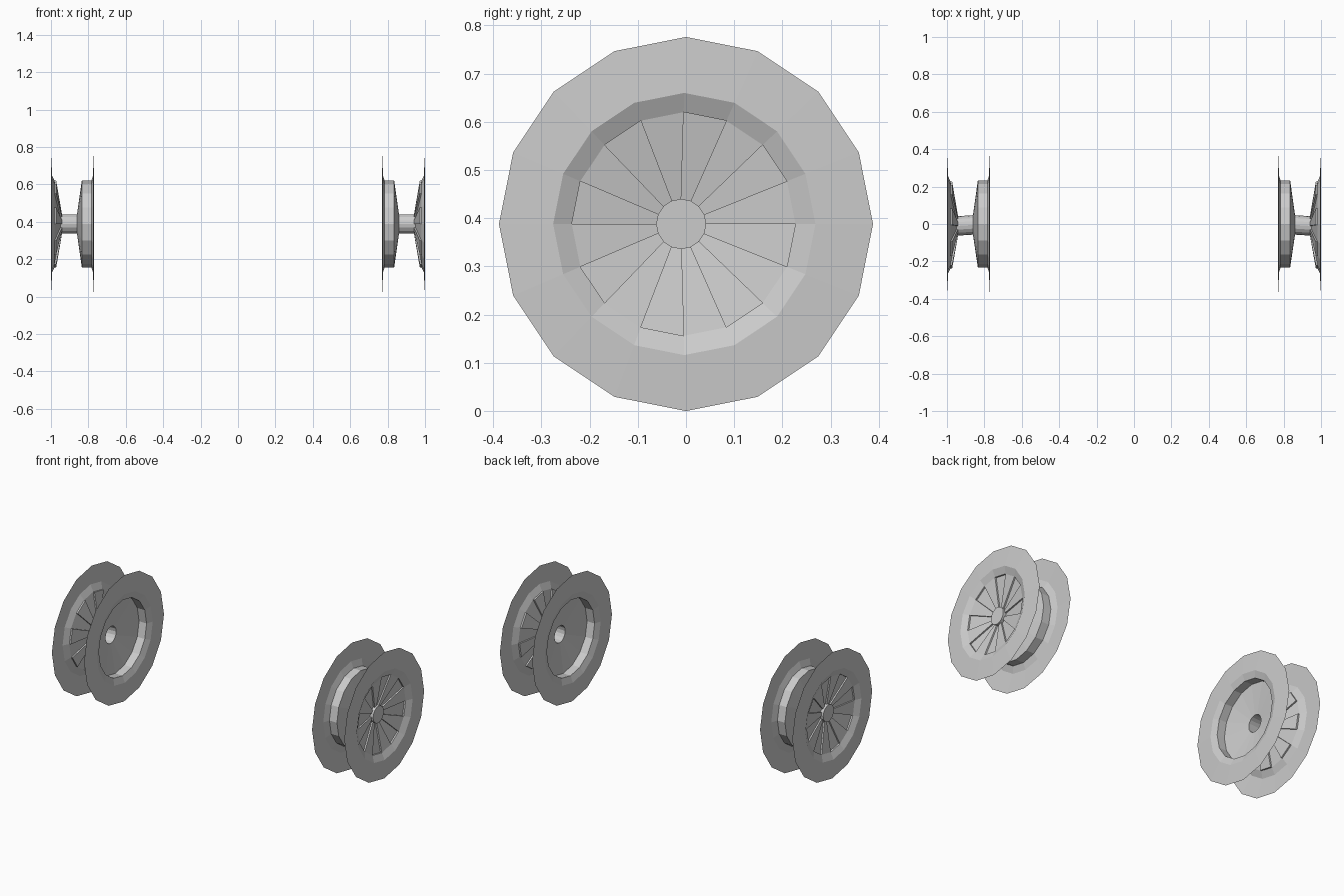
import bpy, bmesh, math

if "Cube" in bpy.data.objects:
    bpy.data.objects.remove(bpy.data.objects["Cube"])

N = 16
Z = 0.388


def ring(bm, s, x, r, dy, k0=0, k1=N):
    """Ring (or arc) of vertices around the axle; s picks the left or right side."""
    return [bm.verts.new((s * x, r * math.cos(k * math.tau / N) + dy,
                          Z + r * math.sin(k * math.tau / N))) for k in range(k0, k1)]


def bridge(bm, a, b):
    for i in range(len(a)):
        j = (i + 1) % len(a)
        bm.faces.new((a[i], a[j], b[j], b[i]))


def finish(bm, name):
    bmesh.ops.recalc_face_normals(bm, faces=bm.faces)
    me = bpy.data.meshes.new(name)
    bm.to_mesh(me)
    bm.free()
    bpy.context.collection.objects.link(bpy.data.objects.new(name, me))


def lathe(name, s, profile, cap=False):
    """Spin a profile of (x, radius, y shift) into a flat-shaded shell."""
    bm = bmesh.new()
    rings = [ring(bm, s, *p) for p in profile]
    for a, b in zip(rings, rings[1:]):
        bridge(bm, a, b)
    if cap:
        bm.faces.new(rings[-1])
    finish(bm, name)


def spoke_disc(name, s):
    """Dished disc whose alternate wedges are sunk, with step walls around them."""
    bm = bmesh.new()
    depth = 0.009
    for k in range(N):
        outer = ring(bm, s, 0.981, 0.232, -0.005, k, k + 2)
        inner = ring(bm, s, 0.950, 0.052, -0.010, k, k + 2)
        top = [outer[0], outer[1], inner[1], inner[0]]
        if k % 2 == 0:
            bm.faces.new(top)
        else:
            low = [bm.verts.new((v.co.x - s * depth, v.co.y, v.co.z)) for v in top]
            bm.faces.new(low)
            bridge(bm, top, low)
    bmesh.ops.remove_doubles(bm, verts=bm.verts, dist=1e-5)
    finish(bm, name)


for side, s in (("left", -1), ("right", 1)):
    # outer flange with bevel down to the spokes
    lathe(side + "_outer_flange", s, [(0.994, 0.388, 0), (1.0, 0.272, -0.0035),
                                      (0.981, 0.232, -0.005)])
    # dished spoke face
    spoke_disc(side + "_spoke_disc", s)
    # inner flange, drum, back cone and axle tube closed by the hub cap
    lathe(side + "_inner_rim", s, [(0.775, 0.388, 0), (0.770, 0.272, 0),
                                   (0.784, 0.232, 0), (0.835, 0.232, 0),
                                   (0.861, 0.052, -0.005)])
    lathe(side + "_hub", s, [(0.861, 0.052, -0.005), (0.941, 0.052, -0.010),
                             (0.962, 0.052, -0.010)], cap=True)
